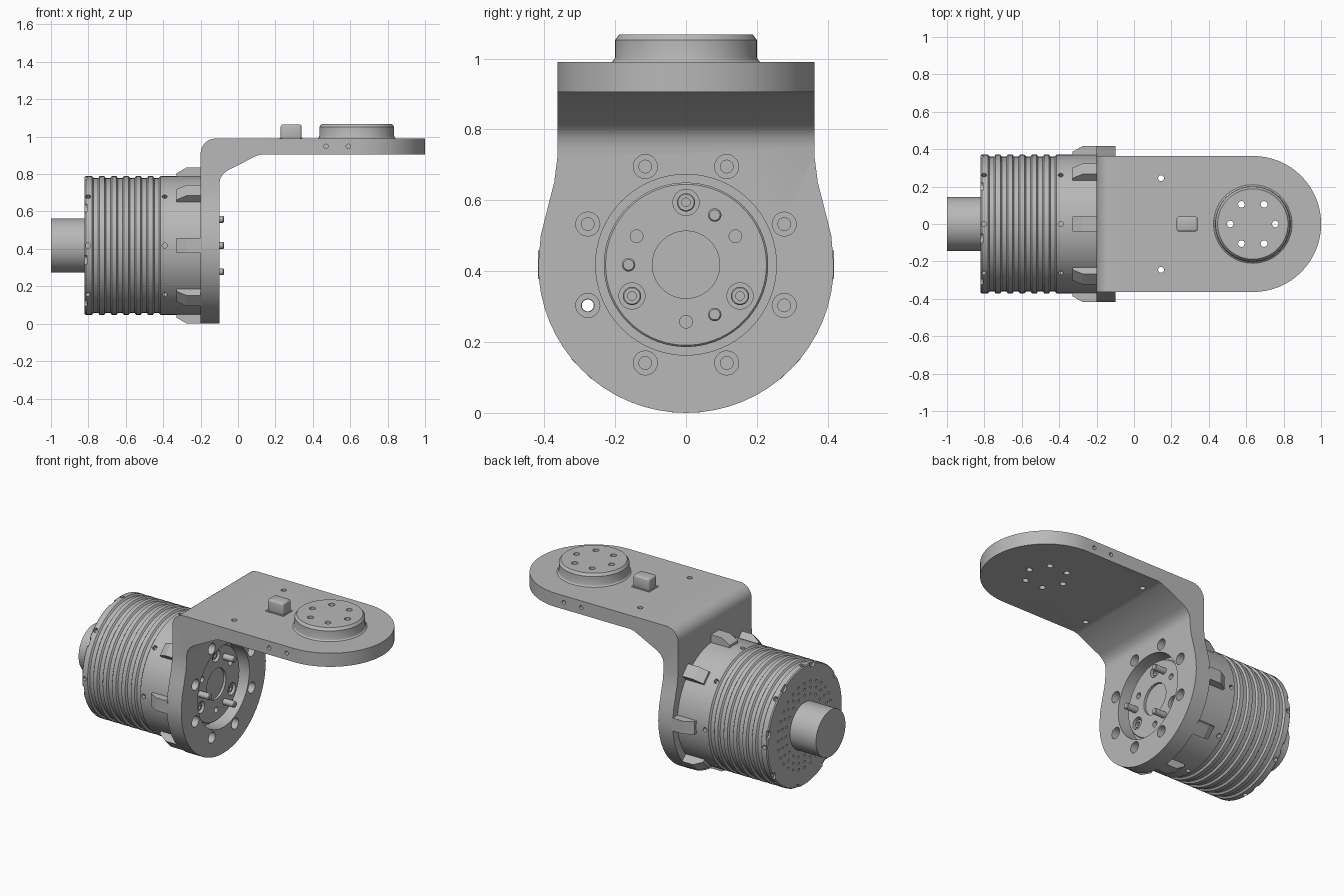
import bpy
import bmesh
from math import cos, sin, pi, radians
from mathutils import Vector, Matrix

if "Cube" in bpy.data.objects:
    bpy.data.objects.remove(bpy.data.objects["Cube"], do_unlink=True)

X, Z = Vector((1, 0, 0)), Vector((0, 0, 1))
AXIS_Z = 0.418                    # height of the motor axis
SHELF = 0.99                      # top of the shelf
DISC_X = 0.635

metal = bpy.data.materials.new("grey metal")
metal.use_nodes = True
metal.diffuse_color = (0.48, 0.48, 0.48, 1)
metal.node_tree.nodes["Principled BSDF"].inputs["Base Color"].default_value = (0.48, 0.48, 0.48, 1)


def revolve(bm, profile, loc=(0, 0, 0), axis=Z, n=16):
    """Add a closed turned solid; profile is (radius, height along axis)."""
    rot = Vector(axis).to_track_quat('Z', 'Y').to_matrix().to_4x4()
    m = Matrix.Translation(loc) @ rot
    rings = [[bm.verts.new(m @ Vector((r * cos(2 * pi * i / n), r * sin(2 * pi * i / n), h)))
              for i in range(n)] for r, h in profile]
    for a, b in zip(rings, rings[1:]):
        for i in range(n):
            j = (i + 1) % n
            bm.faces.new((a[i], a[j], b[j], b[i]))
    bm.faces.new(rings[0][::-1])
    bm.faces.new(rings[-1])


def rod(bm, r, lo, hi, loc=(0, 0, 0), axis=Z, n=16):
    revolve(bm, [(r, lo), (r, hi)], loc, axis, n)


def prism(bm, pts, axis, lo, hi, m=Matrix()):
    """Add an extruded outline along the x, y or z axis."""
    def place(a, b, h):
        return m @ Vector({'x': (h, a, b), 'y': (a, h, b), 'z': (a, b, h)}[axis])
    low = [bm.verts.new(place(a, b, lo)) for a, b in pts]
    top = [bm.verts.new(place(a, b, hi)) for a, b in pts]
    bm.faces.new(low)
    bm.faces.new(top)
    for i in range(len(pts)):
        j = (i + 1) % len(pts)
        bm.faces.new((low[i], low[j], top[j], top[i]))


def finish(name, bm):
    bmesh.ops.recalc_face_normals(bm, faces=bm.faces)
    mesh = bpy.data.meshes.new(name)
    bm.to_mesh(mesh)
    bm.free()
    mesh.materials.append(metal)
    ob = bpy.data.objects.new(name, mesh)
    bpy.context.scene.collection.objects.link(ob)
    return ob


def carve(ob, cutter, operation='DIFFERENCE'):
    """Apply a boolean and discard the cutter."""
    cutter.hide_render = True
    mod = ob.modifiers.new("cut", 'BOOLEAN')
    mod.operation, mod.object, mod.solver = operation, cutter, 'EXACT'
    graph = bpy.context.evaluated_depsgraph_get()
    mesh = bpy.data.meshes.new_from_object(ob.evaluated_get(graph))
    ob.modifiers.clear()
    ob.data = mesh
    bpy.data.objects.remove(cutter, do_unlink=True)


def smooth(ob, angle=30):
    ob.data.shade_smooth()
    ob.data.set_sharp_from_angle(angle=radians(angle))


def around(r, deg, x=0.0):
    """Point at an angle around the motor axis."""
    return Vector((x, r * cos(radians(deg)), AXIS_Z + r * sin(radians(deg))))


# Angle bracket: side profile trimmed by its end-on and plan outlines
bm = bmesh.new()
corner = [(-0.12 - 0.08 * sin(t * pi / 16), 0.91 + 0.08 * cos(t * pi / 16)) for t in range(9)]
prism(bm, [(-0.2, -0.1), (-0.1, -0.1), (-0.1, 0.75), (-0.094, 0.778), (-0.08, 0.8),
           (-0.055, 0.82), (0.1, 0.898), (0.128, 0.905), (1.1, 0.905), (1.1, SHELF)] + corner,
      'y', -0.5, 0.5)
bracket = finish("bracket", bm)

bm = bmesh.new()
bowl = [(0.417 * cos(pi * t / 32), 0.417 - 0.417 * sin(pi * t / 32)) for t in range(33)]
side = [(0.41, 0.5), (0.39, 0.58), (0.372, 0.65), (0.363, 0.72), (0.363, 1.2)]
prism(bm, bowl + [(-a, b) for a, b in side] + side[::-1], 'x', -0.4, 1.3)
carve(bracket, finish("end_outline", bm), 'INTERSECT')

bm = bmesh.new()
nose = [(0.637 + 0.3635 * sin(pi * t / 32), -0.3635 * cos(pi * t / 32)) for t in range(33)]
prism(bm, [(-0.4, -0.5), (0.637, -0.5)] + nose + [(0.637, 0.5), (-0.4, 0.5)], 'z', -0.3, 1.3)
carve(bracket, finish("plan_outline", bm), 'INTERSECT')

# Bracket holes: flange bore, counterbored bolt ring, shelf and edge holes
bm = bmesh.new()
rod(bm, 0.255, -0.3, 0, (0, 0, AXIS_Z), X, 64)
for k in range(8):
    revolve(bm, [(0.018, -0.25), (0.018, -0.155), (0.034, -0.155), (0.034, -0.05)],
            around(0.3, 22.5 + 45 * k), X, 20)
for s in (-1, 1):
    rod(bm, 0.016, 0.85, 1.05, (0.145, s * 0.245, 0))
    for x in (0.47, 0.59):
        rod(bm, 0.012, -0.05, 0.05, (x, s * 0.363, 0.948), (0, 1, 0))
for k in range(6):
    rod(bm, 0.018, 0.85, 1.2, (DISC_X + 0.121 * cos(k * pi / 3), 0.121 * sin(k * pi / 3), 0))
carve(bracket, finish("bracket_holes", bm))
smooth(bracket)

# Round mounting disc on the shelf
bm = bmesh.new()
revolve(bm, [(0.21, SHELF), (0.203, 0.996), (0.2, 1.005), (0.2, 1.052), (0.188, 1.068)],
        (DISC_X, 0, 0), Z, 64)
disc = finish("mounting_disc", bm)
bm = bmesh.new()
for k in range(6):
    rod(bm, 0.018, 0.9, 1.2, (DISC_X + 0.121 * cos(k * pi / 3), 0.121 * sin(k * pi / 3), 0))
carve(disc, finish("disc_holes", bm))
smooth(disc)

# Small locating block with a flared foot
bm = bmesh.new()
bmesh.ops.create_cube(bm, size=1, matrix=Matrix.Translation((0.284, 0, 1.025))
                      @ Matrix.Diagonal((0.112, 0.08, 0.08, 1)))
bmesh.ops.bevel(bm, geom=bm.edges[:], offset=0.012, segments=3, affect='EDGES', profile=0.5)
smooth(finish("locating_block", bm), 40)
bm = bmesh.new()
prism(bm, [(0.222, -0.046), (0.346, -0.046), (0.346, 0.046), (0.222, 0.046)], 'z', 0.985, 0.994)
finish("block_foot", bm)

# Motor housing with cooling grooves and a recessed output flange
bm = bmesh.new()
profile = [(0.365, -0.82), (0.371, -0.814)]
for k in range(6):
    x = -0.76 + 0.065 * k
    profile += [(0.371, x - 0.02), (0.36, x - 0.012), (0.36, x + 0.012), (0.371, x + 0.02)]
profile += [(0.371, -0.19), (0.232, -0.19), (0.232, -0.155), (0.227, -0.15),
            (0.095, -0.15), (0.095, -0.165)]
revolve(bm, profile, (0, 0, AXIS_Z), X, 72)
housing = finish("motor_housing", bm)

bm = bmesh.new()
for k in range(8):
    out = around(1, 45 * k) - Vector((0, 0, AXIS_Z))
    for x in (-0.802, -0.392):                         # side screw holes
        rod(bm, 0.014, 0.345, 0.4, (x, 0, AXIS_Z), out, 12)
    rod(bm, 0.026, -0.85, -0.808, around(0.372, 45 * k + 12), X, 12)  # rim notches
for r, count in ((0.185, 20), (0.225, 24), (0.262, 28)):    # vent holes in the rear face
    for k in range(count):
        rod(bm, 0.008, -0.85, -0.8, around(r, 360 * k / count), X, 8)
rod(bm, 0.017, -0.9, -0.1, around(0.3, 202.5), X, 16)       # through hole
for k in range(3):
    rod(bm, 0.037, -0.18, -0.1, around(0.176, 90 + 120 * k), X, 24)   # screw pockets
    rod(bm, 0.018, -0.18, -0.1, around(0.161, 30 + 120 * k), X, 16)   # tapped holes
carve(housing, finish("housing_holes", bm))
smooth(housing)

# Flange screws, dowel pins and rear shaft
for k in range(3):
    bm = bmesh.new()
    revolve(bm, [(0.026, -0.185), (0.026, -0.162), (0.023, -0.159), (0.012, -0.159),
                 (0.012, -0.17)], around(0.176, 90 + 120 * k), X, 18)
    smooth(finish(f"flange_screw_{k + 1}", bm))
    bm = bmesh.new()
    revolve(bm, [(0.019, -0.17), (0.019, -0.08), (0.015, -0.075)],
            around(0.162, 60 + 120 * k), X, 18)
    smooth(finish(f"dowel_pin_{k + 1}", bm))
bm = bmesh.new()
rod(bm, 0.145, -1, -0.8, (0, 0, AXIS_Z), X, 64)
smooth(finish("rear_shaft", bm))

# Clamp lugs around the housing behind the bracket
for k in range(8):
    bm = bmesh.new()
    turn = Matrix.Translation((0, 0, AXIS_Z)) @ Matrix.Rotation(radians(45 * k), 4, 'X')
    prism(bm, [(-0.33, 0.35), (-0.33, 0.385), (-0.275, 0.417), (-0.195, 0.417), (-0.195, 0.35)],
          'y', -0.04, 0.04, turn)
    finish(f"clamp_lug_{k + 1}", bm)
